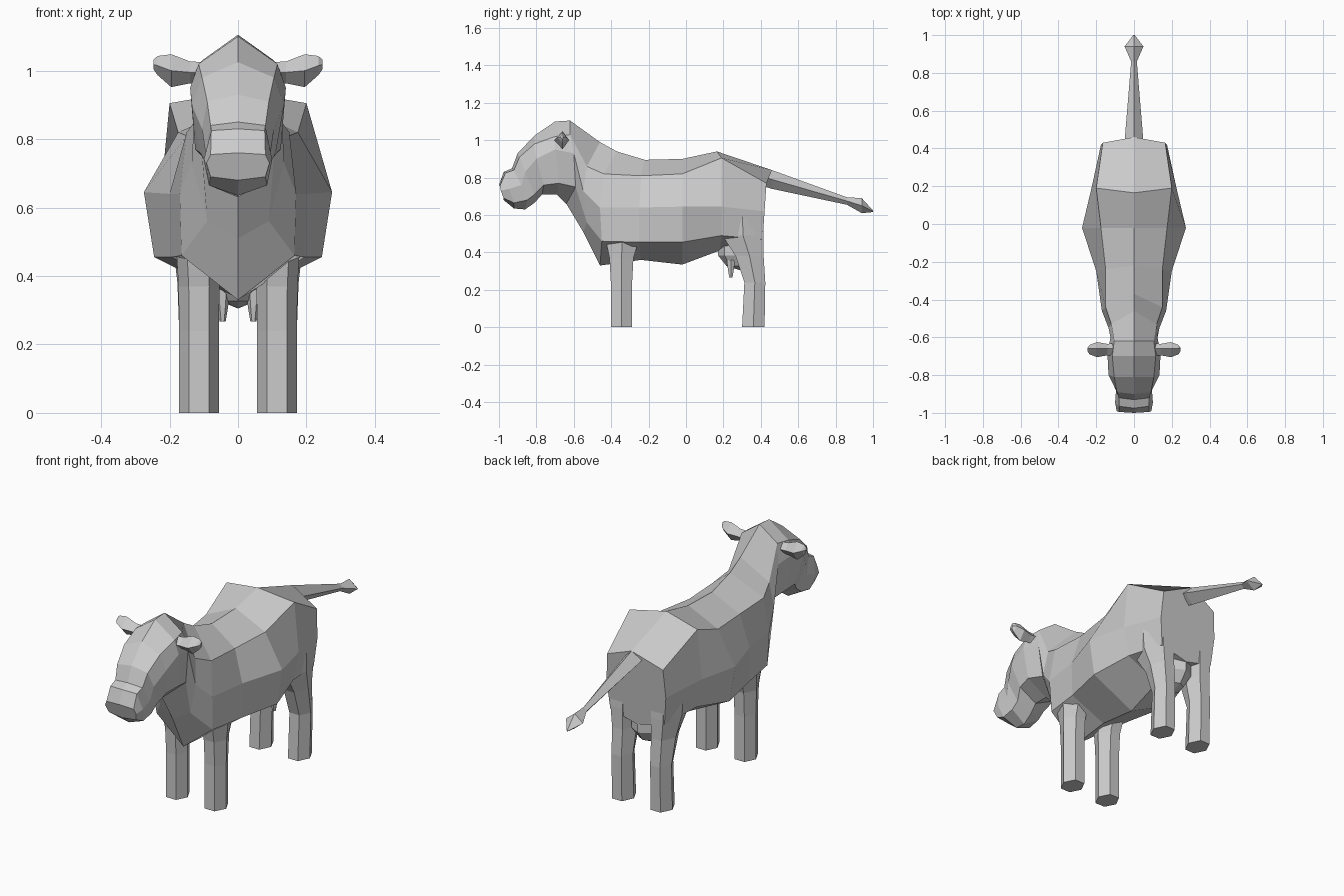
import bpy, bmesh
from math import cos, sin, pi


def loft(name, rings, cap_start=True, cap_end=True):
    """Flat-faced skin over closed rings with equal point counts."""
    bm = bmesh.new()
    loops = [[bm.verts.new(p) for p in ring] for ring in rings]
    for a, b in zip(loops, loops[1:]):
        n = len(a)
        for i in range(n):
            j = (i + 1) % n
            bm.faces.new((a[i], a[j], b[j], b[i]))
    if cap_start:
        bm.faces.new(loops[0])
    if cap_end:
        bm.faces.new(loops[-1])
    bmesh.ops.recalc_face_normals(bm, faces=bm.faces)
    mesh = bpy.data.meshes.new(name)
    bm.to_mesh(mesh)
    bm.free()
    obj = bpy.data.objects.new(name, mesh)
    bpy.context.collection.objects.link(obj)
    return obj


def symmetric(half):
    """Close a half section (top ... bottom) into a full mirrored ring."""
    return half + [(-x, y, z) for x, y, z in half[-2:0:-1]]


def hexagon(cx, cy, z, rx, ry):
    return [(cx + rx * cos(i * pi / 3), cy + ry * sin(i * pi / 3) / sin(pi / 3), z)
            for i in range(6)]


# Body: half sections from rump to chest (spine, shoulder, flank, low side, belly)
body = [
    [(0, .46, .84), (.165, .43, .77), (.175, .42, .62), (.16, .41, .47), (0, .41, .43)],
    [(0, .165, .94), (.2, .19, .905), (.225, .19, .645), (.195, .19, .49), (0, .18, .41)],
    [(0, -.02, .90), (.175, -.02, .82), (.275, -.02, .645), (.245, -.02, .455), (0, -.02, .335)],
    [(0, -.22, .895), (.15, -.24, .81), (.2, -.25, .64), (.195, -.25, .455), (0, -.24, .36)],
    [(0, -.37, .94), (.15, -.44, .82), (.17, -.46, .64), (.165, -.45, .46), (0, -.46, .33)],
    [(0, -.46, .99), (.12, -.53, .86), (.135, -.55, .73), (.09, -.53, .56), (0, -.55, .51)],
]
# Neck and head: half sections from nape to muzzle
head = [
    [(0, -.62, 1.105), (.105, -.62, 1.03), (.125, -.60, .93), (.105, -.59, .75), (0, -.64, .66)],
    [(0, -.70, 1.10), (.115, -.70, 1.02), (.14, -.70, .95), (.125, -.68, .77), (0, -.69, .71)],
    [(0, -.81, 1.025), (.105, -.81, .98), (.135, -.80, .90), (.11, -.76, .76), (0, -.77, .71)],
    [(0, -.90, .93), (.09, -.89, .91), (.105, -.86, .83), (.085, -.81, .71), (0, -.81, .665)],
    [(0, -.93, .85), (.08, -.92, .84), (.095, -.88, .76), (.085, -.85, .68), (0, -.86, .63)],
    [(0, -.975, .83), (.078, -.965, .825), (.1, -.945, .74), (.085, -.92, .665), (0, -.92, .635)],
    [(0, -1.0, .76), (.08, -.995, .755), (.092, -.99, .73), (.08, -.975, .69), (0, -.975, .68)],
]
loft("body", [symmetric(r) for r in body], cap_end=False)
loft("head", [symmetric(r) for r in [body[-1]] + head], cap_start=False)

# Tail with a pointed tuft: y, z, half width, half height
tail = [(.36, .82, .05, .05), (.46, .79, .048, .05), (.86, .675, .015, .02),
        (.94, .65, .05, .04), (1.0, .62, .004, .004)]
loft("tail", [[(w, y, z), (0, y, z + h), (-w, y, z), (0, y, z - h)] for y, z, w, h in tail])

# Legs: z, centre x, centre y, half width, half depth
front = [(0, .114, -.345, .058, .057), (.24, .114, -.345, .058, .057),
         (.37, .114, -.345, .06, .064), (.47, .118, -.34, .062, .09), (.62, .105, -.36, .058, .1)]
rear = [(0, .114, .36, .058, .06), (.24, .114, .368, .058, .056), (.38, .115, .34, .062, .075),
        (.49, .12, .305, .07, .11), (.64, .12, .3, .075, .11)]
# Ears: x, centre z, half depth, half height
ear = [(.10, .995, .035, .03), (.14, .995, .03, .032), (.195, 1.0, .04, .048),
       (.235, 1.015, .025, .028), (.247, 1.018, .008, .014)]
# Teats under the udder
teat = [(.36, .045, .24, .022, .022), (.31, .045, .24, .016, .016), (.267, .045, .24, .009, .009)]

for side, s in (("right", 1), ("left", -1)):
    for part, rows in (("front_leg", front), ("rear_leg", rear), ("teat", teat)):
        loft(f"{part}_{side}", [hexagon(s * x, y, z, rx, ry) for z, x, y, rx, ry in rows])
    loft(f"ear_{side}", [[(s * x, -.665 - d, z), (s * x, -.66, z + h),
                          (s * x, -.665 + d, z), (s * x, -.66, z - h)] for x, z, d, h in ear])

# Udder: low-poly bag between the hind legs
bpy.ops.mesh.primitive_uv_sphere_add(segments=8, ring_count=5, radius=1, location=(0, .29, .42))
udder = bpy.context.object
udder.name = "udder"
udder.scale = (.09, .125, .115)
